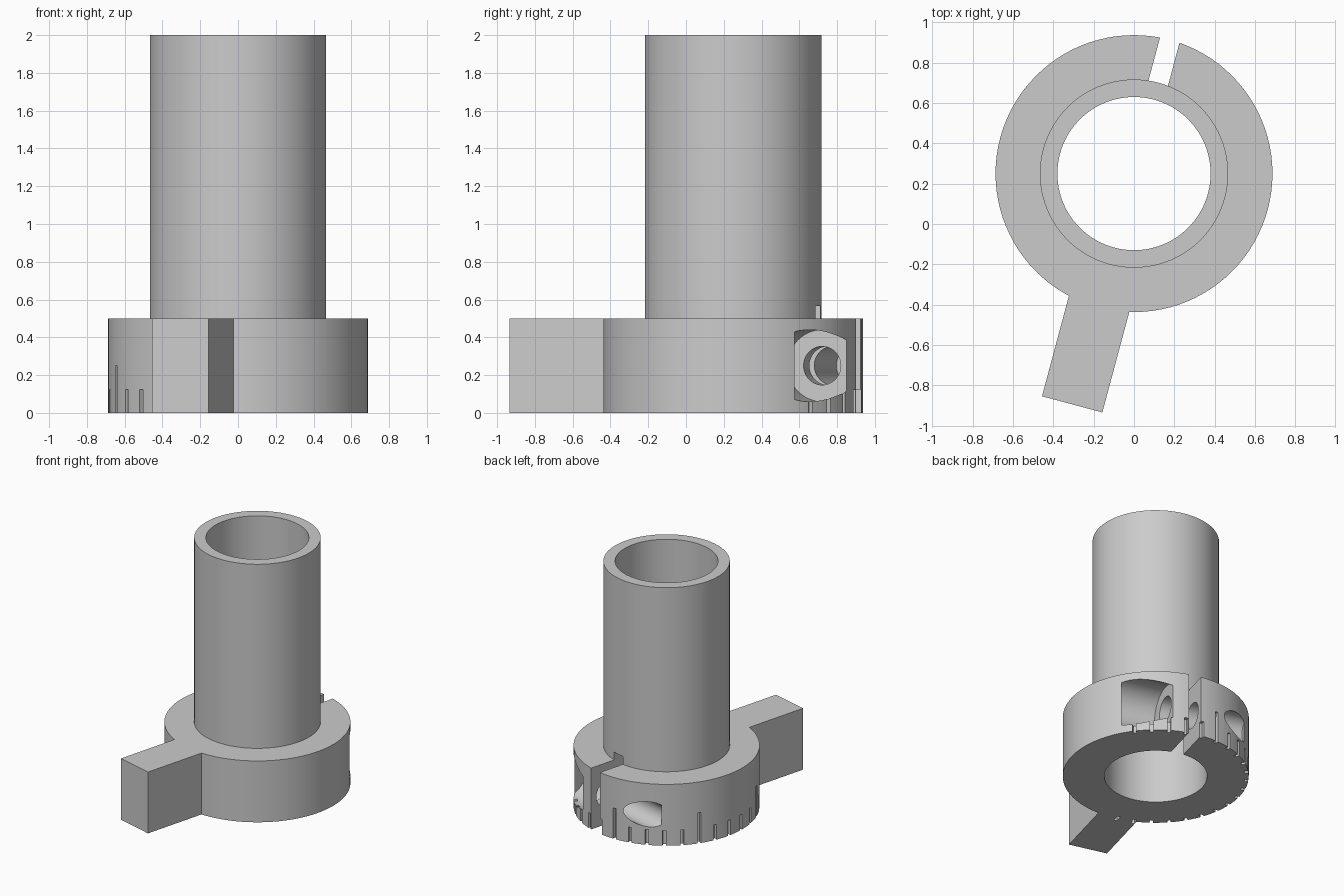
import bpy
import bmesh
from math import radians, cos, sin, pi
from mathutils import Matrix, Vector

cube = bpy.data.objects.get("Cube")
if cube:
    bpy.data.objects.remove(cube, do_unlink=True)

# Main sizes
BORE, TUBE, COLLAR = 0.38, 0.467, 0.687
COLLAR_TOP, TUBE_TOP = 0.5, 2.0
SIDES = 96
# Collar frame: its local +y runs along the slit, local -y along the handle
FRAME = Matrix.Translation((0, 0.25, 0)) @ Matrix.Rotation(radians(-15), 4, "Z")

grey = bpy.data.materials.new("plain grey")
grey.use_nodes = True
GREY = (0.6, 0.6, 0.6, 1)
grey.diffuse_color = GREY
grey.node_tree.nodes["Principled BSDF"].inputs["Base Color"].default_value = GREY


def finish(bm, name):
    bmesh.ops.recalc_face_normals(bm, faces=bm.faces)
    mesh = bpy.data.meshes.new(name)
    bm.to_mesh(mesh)
    bm.free()
    mesh.materials.append(grey)
    obj = bpy.data.objects.new(name, mesh)
    bpy.context.collection.objects.link(obj)
    return obj


def add_box(bm, low, high, frame=FRAME):
    low, high = Vector(low), Vector(high)
    size = Matrix.Diagonal((*(high - low), 1))
    bmesh.ops.create_cube(bm, size=1, matrix=frame @ Matrix.Translation((low + high) / 2) @ size)


def box(name, low, high):
    bm = bmesh.new()
    add_box(bm, low, high)
    return finish(bm, name)


def cross_cylinder(name, radius, start, end):
    # Cylinder across the slit at the screw height
    bm = bmesh.new()
    place = Matrix.Translation(((start + end) / 2, 0.533, 0.25)) @ Matrix.Rotation(pi / 2, 4, "Y")
    bmesh.ops.create_cone(bm, cap_ends=True, segments=64, radius1=radius, radius2=radius,
                          depth=end - start, matrix=FRAME @ place)
    return finish(bm, name)


def combine(obj, other, operation):
    mod = obj.modifiers.new(other.name, "BOOLEAN")
    mod.operation, mod.solver, mod.object = operation, "EXACT", other
    other.hide_render = True
    bpy.context.view_layer.objects.active = obj
    bpy.ops.object.modifier_apply(modifier=mod.name)
    bpy.data.objects.remove(other, do_unlink=True)


# Tube and collar turned from one profile
profile = [(BORE, 0), (COLLAR, 0), (COLLAR, COLLAR_TOP), (TUBE, COLLAR_TOP),
           (TUBE, TUBE_TOP), (BORE, TUBE_TOP)]
bm = bmesh.new()
rings = []
for i in range(SIDES):
    a = 2 * pi * i / SIDES
    rings.append([bm.verts.new(FRAME @ Vector((r * cos(a), r * sin(a), z))) for r, z in profile])
for i, ring in enumerate(rings):
    following = rings[(i + 1) % SIDES]
    for j in range(len(profile)):
        k = (j + 1) % len(profile)
        bm.faces.new((ring[j], following[j], following[k], ring[k]))
body = finish(bm, "tube_with_clamp_collar")

# Handle bar
combine(body, box("handle", (-0.155, -1.185, 0), (0.155, -0.55, COLLAR_TOP)), "UNION")

# Clamp slit, screw hole and screw head pocket
combine(body, box("slit", (-0.05, 0.2, -0.1), (0.05, 0.9, 0.565)), "DIFFERENCE")
combine(body, cross_cylinder("screw_hole", 0.102, -0.5, 0.5), "DIFFERENCE")
combine(body, cross_cylinder("head_pocket", 0.19, 0.17, 0.5), "DIFFERENCE")

# Scale notches round the lower rim, every fifth one tall
bm = bmesh.new()
for i in range(21):
    turn = Matrix.Translation((0, 0.25, 0)) @ Matrix.Rotation(radians(36.5 + 10.9 * i), 4, "Z")
    top = 0.25 if i % 5 == 0 else 0.125
    add_box(bm, (COLLAR - 0.03, -0.013, -0.05), (COLLAR + 0.03, 0.013, top), turn)
combine(body, finish(bm, "scale_notches"), "DIFFERENCE")

# Smooth round walls with crisp edges
bpy.ops.object.select_all(action="DESELECT")
body.select_set(True)
bpy.context.view_layer.objects.active = body
bpy.ops.object.shade_smooth_by_angle(angle=radians(30))
